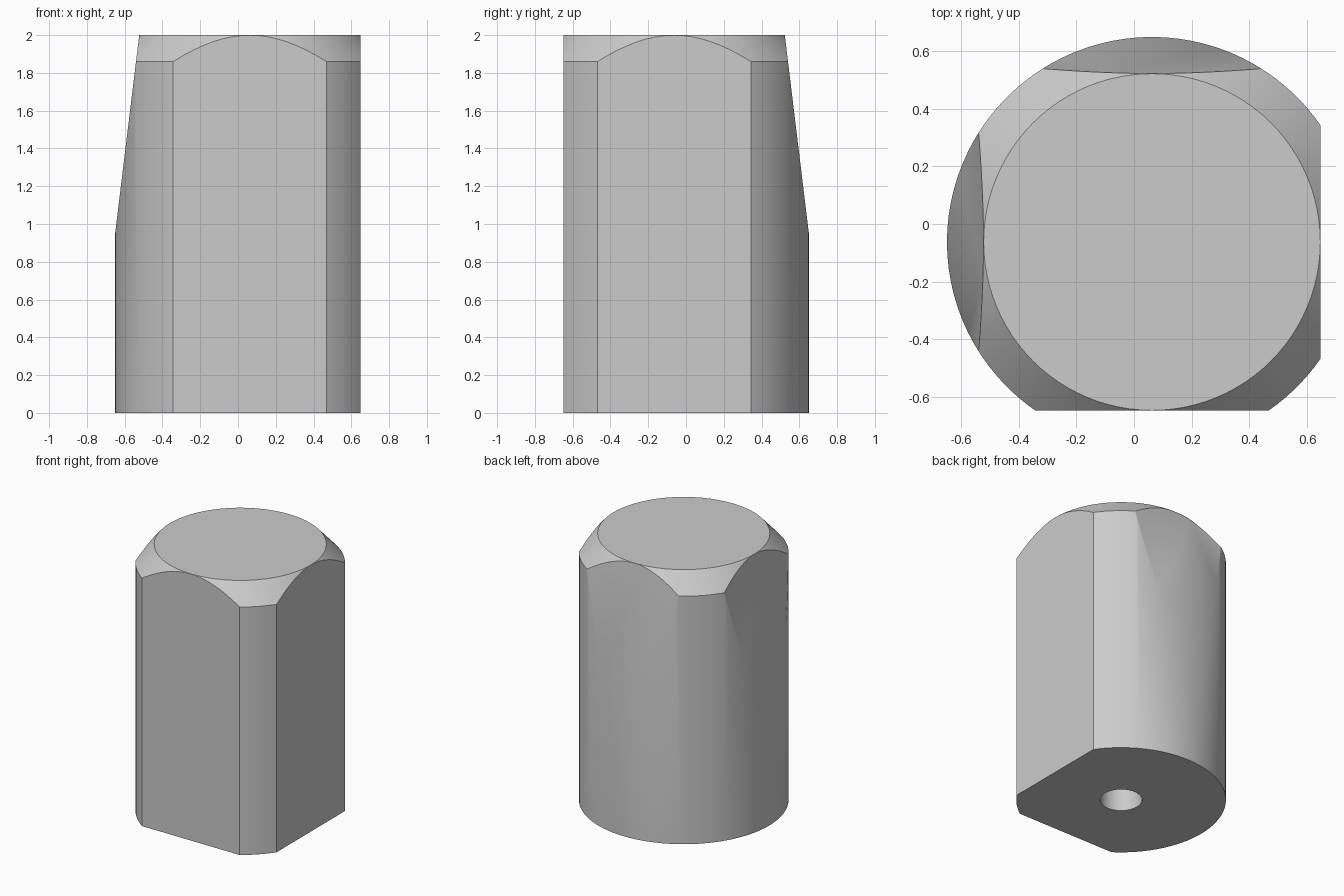
import bpy, bmesh, math
from mathutils import Vector

if "Cube" in bpy.data.objects:
    bpy.data.objects.remove(bpy.data.objects["Cube"], do_unlink=True)

AXIS = Vector((0.0625, -0.0625, 0))   # centre of the round body
R, R_TOP, R_HOLE = 0.7125, 0.585, 0.143
HEIGHT, SHOULDER, TAPER_START, HOLE_DEPTH = 2.0, 1.86, 0.95, 1.0
SEGMENTS = 96

grey = bpy.data.materials.new("plain grey")
grey.use_nodes = True
COLOUR = (0.6, 0.6, 0.6, 1)
grey.diffuse_color = COLOUR
grey.node_tree.nodes["Principled BSDF"].inputs["Base Color"].default_value = COLOUR

# Turned body: blind bore, base, wall, chamfer and top
profile = [(0, HOLE_DEPTH), (R_HOLE, HOLE_DEPTH), (R_HOLE, 0), (R, 0),
           (R, SHOULDER), (R_TOP, HEIGHT), (0, HEIGHT)]
bm = bmesh.new()
verts = [bm.verts.new((r, 0, z)) for r, z in profile]
edges = [bm.edges.new(pair) for pair in zip(verts, verts[1:])]
bmesh.ops.spin(bm, geom=verts + edges, axis=(0, 0, 1), cent=(0, 0, 0),
               angle=math.tau, steps=SEGMENTS, use_merge=True)
bmesh.ops.remove_doubles(bm, verts=bm.verts, dist=1e-4)
bmesh.ops.recalc_face_normals(bm, faces=bm.faces)


def slice_off(point, normal):
    """Cut away everything beyond a plane and cap the cut."""
    cut = bmesh.ops.bisect_plane(
        bm, geom=bm.verts[:] + bm.edges[:] + bm.faces[:], dist=1e-6,
        plane_co=point, plane_no=normal, clear_outer=True)["geom_cut"]
    rim = [e for e in cut if isinstance(e, bmesh.types.BMEdge)]
    bmesh.ops.edgeloop_fill(bm, edges=rim)


# Upright flats on the front and left
for side in (Vector((0, -1, 0)), Vector((1, 0, 0))):
    slice_off(side * (R_TOP + 0.0005), side)

# Sloping flats on the back and right
rise, run = HEIGHT - TAPER_START, R - R_TOP
for side in (Vector((0, 1, 0)), Vector((-1, 0, 0))):
    normal = (side * rise + Vector((0, 0, run))).normalized()
    slice_off(side * (R_TOP + 0.0005) + Vector((0, 0, HEIGHT)), normal)

bmesh.ops.recalc_face_normals(bm, faces=bm.faces)
bmesh.ops.translate(bm, verts=bm.verts, vec=AXIS)
mesh = bpy.data.meshes.new("knob_body")
bm.to_mesh(mesh)
bm.free()
mesh.materials.append(grey)
body = bpy.data.objects.new("knob_body", mesh)
bpy.context.collection.objects.link(body)

bpy.ops.object.select_all(action="DESELECT")
body.select_set(True)
bpy.context.view_layer.objects.active = body
bpy.ops.object.shade_smooth_by_angle(angle=math.radians(30))
